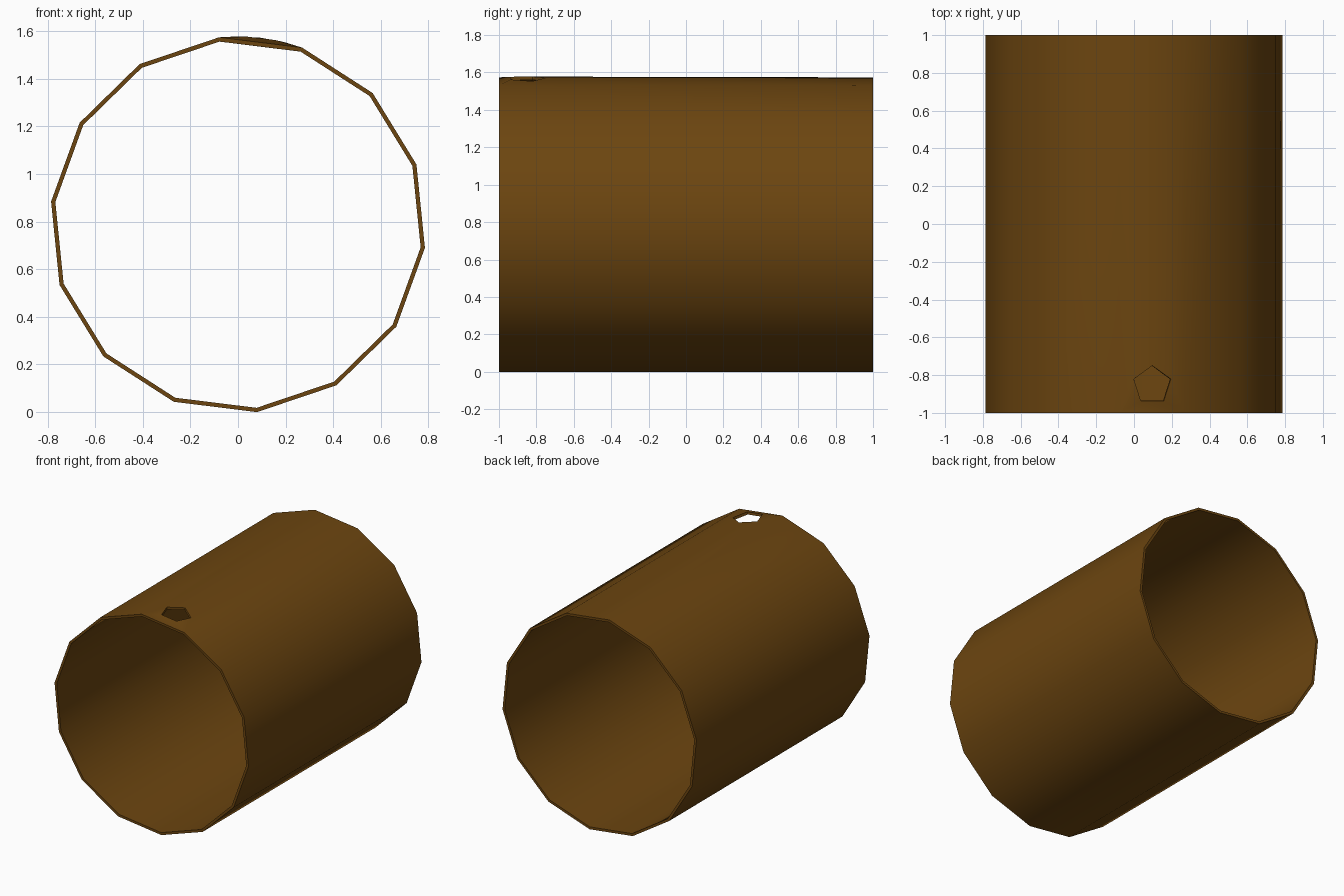
import bpy, bmesh
from math import cos, sin, radians, pi, sqrt

if "Cube" in bpy.data.objects:
    bpy.data.objects.remove(bpy.data.objects["Cube"])

R, CZ, N, WALL = 0.791, 0.787, 14, 0.018
START = radians(95.8)

bm = bmesh.new()

# Front and back rings of the 14-sided shell, clockwise from the top
front, back = [], []
for i in range(N):
    a = START - i * 2 * pi / N
    x, z = R * cos(a), CZ + R * sin(a)
    front.append(bm.verts.new((x, -1, z)))
    back.append(bm.verts.new((x, 1, z)))

# Plain sides (facet 0, on top, carries the hole)
for i in range(1, N):
    j = (i + 1) % N
    bm.faces.new((front[i], front[j], back[j], back[i]))

# Five-sided hole whose corners sit on the true circle, fanned to the facet corners
hole = []
for k in range(5):
    a = pi / 2 + k * 2 * pi / 5
    x, y = 0.097 + 0.103 * cos(a), -0.853 + 0.103 * sin(a)
    hole.append(bm.verts.new((x, y, CZ + sqrt(R * R - x * x))))
A, B, C, D = front[0], front[1], back[1], back[0]
p = hole
for tri in ((A, B, p[2]), (B, p[3], p[2]), (B, p[4], p[3]), (B, C, p[4]),
            (C, p[0], p[4]), (C, D, p[0]), (D, p[1], p[0]), (D, A, p[1]),
            (A, p[2], p[1])):
    bm.faces.new(tri)

mesh = bpy.data.meshes.new("tube")
bm.to_mesh(mesh)
bm.free()
tube = bpy.data.objects.new("tube", mesh)
bpy.context.collection.objects.link(tube)

# Wall thickness, inward
solid = tube.modifiers.new("wall", 'SOLIDIFY')
solid.thickness = WALL
solid.offset = -1
bpy.context.view_layer.objects.active = tube
tube.select_set(True)
bpy.ops.object.modifier_apply(modifier=solid.name)
bpy.ops.object.shade_smooth_by_angle(angle=radians(40))

# Brown material
mat = bpy.data.materials.new("brown")
mat.diffuse_color = (0.15, 0.06, 0.005, 1)
mat.use_nodes = True
mat.node_tree.nodes["Principled BSDF"].inputs["Base Color"].default_value = mat.diffuse_color
mesh.materials.append(mat)
